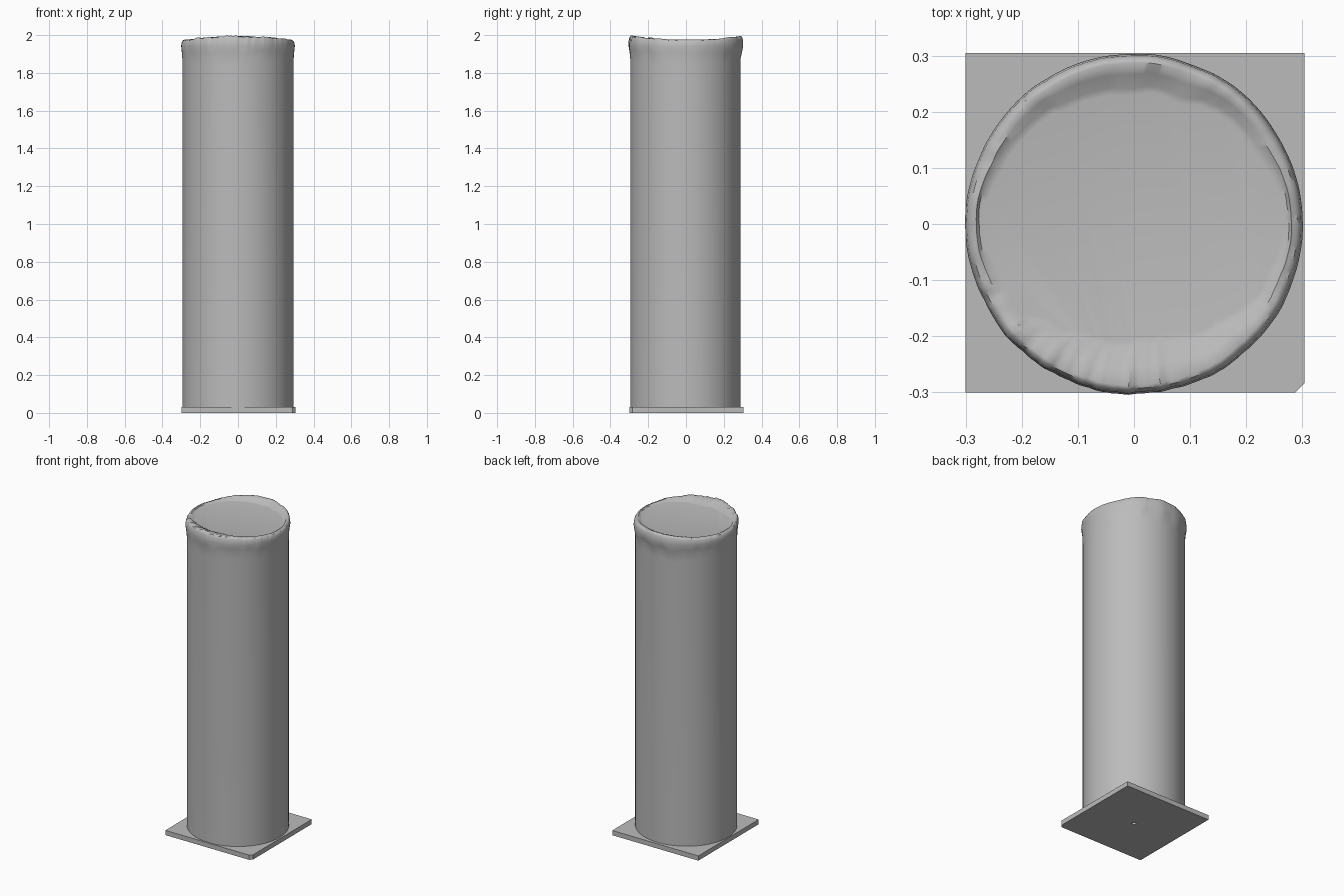
import bpy, bmesh, math
from mathutils import Vector, noise

old = bpy.data.objects.get("Cube")
if old:
    bpy.data.objects.remove(old, do_unlink=True)

grey = bpy.data.materials.new("plain grey")
grey.use_nodes = True
COLOUR = (0.5, 0.5, 0.5, 1)
grey.diffuse_color = COLOUR
grey.node_tree.nodes["Principled BSDF"].inputs["Base Color"].default_value = COLOUR


def make_object(name, bm):
    bmesh.ops.recalc_face_normals(bm, faces=bm.faces)
    mesh = bpy.data.meshes.new(name)
    bm.to_mesh(mesh)
    bm.free()
    mesh.materials.append(grey)
    obj = bpy.data.objects.new(name, mesh)
    bpy.context.collection.objects.link(obj)
    return obj


def smooth(obj, degrees):
    bpy.ops.object.select_all(action='DESELECT')
    obj.select_set(True)
    bpy.context.view_layer.objects.active = obj
    bpy.ops.object.shade_smooth_by_angle(angle=math.radians(degrees))


# Square base plate with one clipped corner
bm = bmesh.new()
outline = [(-0.3, -0.3), (0.288, -0.3), (0.304, -0.284), (0.304, 0.305), (-0.3, 0.305)]
face = bm.faces.new([bm.verts.new((x, y, 0)) for x, y in outline])
top = bmesh.ops.extrude_face_region(bm, geom=[face])
bmesh.ops.translate(bm, vec=(0, 0, 0.03),
                    verts=[v for v in top["geom"] if isinstance(v, bmesh.types.BMVert)])
base_plate = make_object("base_plate", bm)

# Small blind hole under the plate
bm = bmesh.new()
bmesh.ops.create_cone(bm, cap_ends=True, segments=24, radius1=0.012, radius2=0.012, depth=0.04)
hole_cutter = make_object("hole_cutter", bm)
hole_cutter.hide_render = True
hole_cutter.hide_viewport = True
cut = base_plate.modifiers.new("hole", 'BOOLEAN')
cut.operation = 'DIFFERENCE'
cut.solver = 'EXACT'
cut.object = hole_cutter


def wobble(a, scale, seed):
    """Seamless noise around the circle."""
    return noise.noise(Vector((math.cos(a) * scale, math.sin(a) * scale, seed)))


# Tall wrapped column: straight wall, bulging hem, crumpled crest, sunken lid
SIDES = 192
LID = 1.968
WALL = 0.294


def section(a):
    """Radius and height pairs up the wall and over the rim at angle a."""
    s = math.sin(a)
    front = max(0, -s) ** 2
    back = max(0, s) ** 2
    crease = wobble(a, 14, 2) * (0.25 + front)
    soft = wobble(a, 4, 5)
    wall = WALL - 0.006 * back
    crest = 1.974 + 0.02 * s * s + 0.004 * soft + 0.007 * crease
    outer = 0.301 + 0.002 * s * s + 0.002 * soft
    inner = 0.276 - 0.06 * front - 0.034 * back + 0.008 * soft + 0.01 * crease
    hem = 1.88 + 0.02 * wobble(a, 5, 9)
    return [
        (wall, 0.03),
        (wall, hem - 0.04),
        (wall + 0.001, hem),
        ((wall + outer) / 2 + 0.002 * soft, hem + 0.03),
        (outer + 0.002 * crease, 1.943),
        (outer - 0.003 + 0.004 * crease, crest - 0.013),
        (outer - 0.010, crest - 0.002),
        (outer - 0.016 + 0.004 * crease, crest),
        (inner * 0.45 + (outer - 0.016) * 0.55, (crest + LID) / 2 + 0.006 + 0.006 * crease),
        (inner, LID + 0.002),
        (inner - 0.012, LID),
    ]


bm = bmesh.new()
columns = []
for i in range(SIDES):
    a = math.tau * i / SIDES
    columns.append([bm.verts.new((r * math.cos(a), r * math.sin(a), min(z, 2)))
                    for r, z in section(a)])
for i, left in enumerate(columns):
    right = columns[(i + 1) % SIDES]
    for j in range(len(left) - 1):
        bm.faces.new((left[j], right[j], right[j + 1], left[j + 1]))
bm.faces.new([c[-1] for c in columns])
bm.faces.new([c[0] for c in reversed(columns)])
column = make_object("wrapped_column", bm)
smooth(column, 40)
